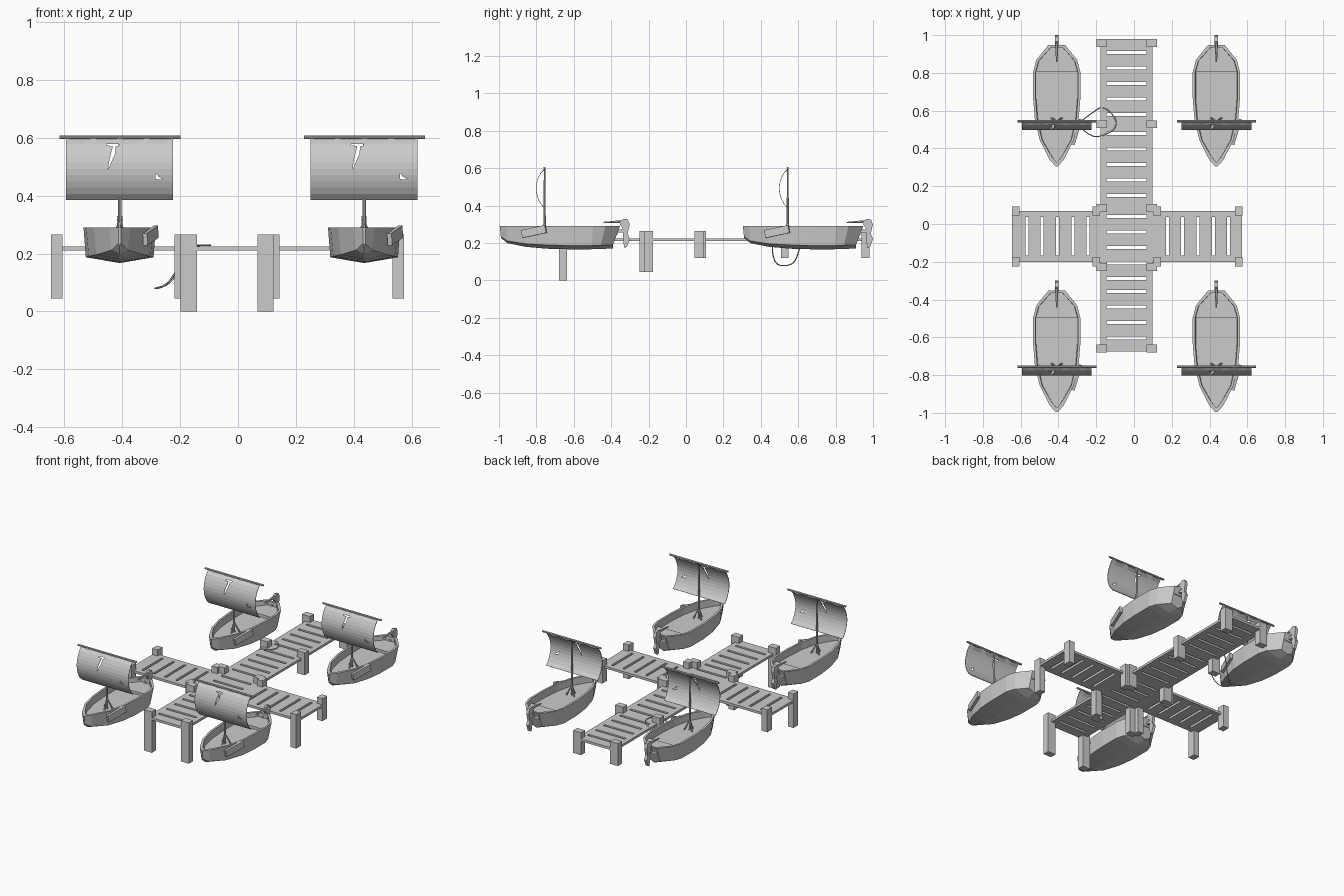
import bpy, bmesh, math
from mathutils import Vector, Euler

if "Cube" in bpy.data.objects:
    bpy.data.objects.remove(bpy.data.objects["Cube"])

def mesh_obj(name, verts, faces, loc=(0, 0, 0)):
    me = bpy.data.meshes.new(name)
    me.from_pydata([tuple(v) for v in verts], [], faces)
    bm = bmesh.new()
    bm.from_mesh(me)
    bmesh.ops.recalc_face_normals(bm, faces=bm.faces)
    bm.to_mesh(me)
    bm.free()
    ob = bpy.data.objects.new(name, me)
    ob.location = loc
    bpy.context.collection.objects.link(ob)
    return ob

def box(name, center, size, rot=(0, 0, 0)):
    e = Euler(rot)
    v = [Vector(center) + e.to_matrix() @ Vector((x * size[0] / 2, y * size[1] / 2, z * size[2] / 2))
         for x in (-1, 1) for y in (-1, 1) for z in (-1, 1)]
    return mesh_obj(name, v, [(0, 1, 3, 2), (4, 5, 7, 6), (0, 1, 5, 4), (2, 3, 7, 6), (0, 2, 6, 4), (1, 3, 7, 5)])

def prism(name, pts, a, b, place):
    """Extrude a 2D outline from a to b; place(u, v, w) maps it into space."""
    n = len(pts)
    v = [place(p[0], p[1], w) for w in (a, b) for p in pts]
    f = [tuple(range(n)), tuple(range(n, 2 * n))]
    f += [(i, (i + 1) % n, n + (i + 1) % n, n + i) for i in range(n)]
    return mesh_obj(name, v, f)

def rod(name, p, q, r1, r2, sides=8):
    p, q = Vector(p), Vector(q)
    rot = (q - p).to_track_quat('Z', 'Y')
    v = [c + rot @ Vector((r * math.cos(k * math.tau / sides), r * math.sin(k * math.tau / sides), 0))
         for c, r in ((p, r1), (q, r2)) for k in range(sides)]
    f = [tuple(range(sides)), tuple(range(sides, 2 * sides))]
    f += [(k, (k + 1) % sides, sides + (k + 1) % sides, sides + k) for k in range(sides)]
    return mesh_obj(name, v, f)

# Slotted walkway: grid of faces with the slots left out, then thickened
def walkway(name, wide, start, end, slots, swap):
    us = [wide[0], wide[0] + .032, wide[1] - .032, wide[1]]
    vs = [start] + [s + d for s in slots for d in (-.008, .008)] + [end]
    verts = [(v, u, .225) if swap else (u, v, .225) for v in vs for u in us]
    faces = []
    for j in range(len(vs) - 1):
        for i in range(3):
            if not (i == 1 and j % 2 == 1):
                q = (j * 4 + i, j * 4 + i + 1, j * 4 + i + 5, j * 4 + i + 4)
                faces.append(q)
    ob = mesh_obj(name, verts, faces)
    if ob.data.polygons[0].normal.z < 0:
        ob.data.flip_normals()
    m = ob.modifiers.new("thickness", 'SOLIDIFY')
    m.thickness, m.offset = .015, -1

runs = [(-.603, 4), (-.289, 5), (.15, 5), (.58, 5)]
slots = [s + .082 * i for s, n in runs for i in range(n)]
walkway("long_walkway", (-.177, .098), -.676, .98, slots, False)
walkway("left_walkway", (-.2, .07), -.646, -.177, [-.567 + .081 * i for i in range(5)], True)
walkway("right_walkway", (-.2, .07), .098, .573, [.177 + .081 * i for i in range(5)], True)

# Posts, with feet following the sloping bed
def post(name, x, y, sx, sy, z0):
    box(name, (x, y, (z0 + .265) / 2), (sx, sy, .265 - z0))

for x in (-.17, .095):
    for y, z0 in ((.959, .12), (.528, .12), (.085, .12), (-.227, .045), (-.658, 0)):
        post("walkway_post", x, y, .056, .042, z0)
for x in (-.627, -.2, .123, .554):
    for y, z0 in ((.069, .12), (-.2, .045)):
        post("side_post", x, y, .04, .048, z0)

# Boat parts, in coordinates with the bow tip at y = 0
parts = []

# Hull stations: y, lower y, inner y, rim half width, chine half width, chine z, keel z
stations = [(0, .006, .024, .005, .004, .235, .228),
            (.035, .04, .05, .037, .028, .212, .2),
            (.14, .14, .14, .09, .08, .196, .18),
            (.25, .25, .25, .116, .107, .19, .17),
            (.36, .36, .36, .125, .117, .187, .167),
            (.5, .49, .5, .125, .117, .187, .167),
            (.565, .54, .56, .108, .1, .188, .168),
            (.643, .605, .63, .045, .04, .19, .172)]
verts, faces = [], []
for y, yl, yi, w, c, zc, zk in stations:
    wi = max(w - .013, .002)
    half = [(c, yl, zc), (w, y, .29), (wi, yi, .29), (wi * .97, yi, .245)]
    verts += [(0, yl, zk)] + half + [(-px, py, pz) for px, py, pz in reversed(half)]
n = 9
for s in range(len(stations) - 1):
    faces += [(s * n + k, s * n + (k + 1) % n, (s + 1) * n + (k + 1) % n, (s + 1) * n + k) for k in range(n)]
for o in (0, (len(stations) - 1) * n):
    faces += [(o, o + 1, o + 2, o + 7, o + 8), (o + 2, o + 3, o + 6, o + 7), (o + 3, o + 4, o + 5, o + 6)]
parts.append(mesh_obj("hull", verts, faces))

parts.append(prism("stern_deck", [(-.111, .5), (.111, .5), (.095, .558), (.032, .63), (-.032, .63), (-.095, .558)],
                   .244, .262, lambda u, v, w: (u, v, w)))
parts.append(box("side_patch", (.107, .183, .262), (.016, .135, .042), (.2, 0, -.29)))

# Mast with splayed feet, and the yard
parts.append(rod("mast", (0, .24, .245), (0, .24, .603), .007, .004))
for sx, sy in ((-1, .6), (1, .6), (0, -1)):
    parts.append(rod("mast_strut", (.028 * sx, .24 + .028 * sy, .245), (0, .24, .31), .005, .004, 6))
parts.append(rod("yard", (-.208, .24, .602), (.21, .24, .602), .006, .006))

# Bellied sail with torn holes
cols, rows = 12, 10
verts = []
for j in range(rows + 1):
    t = j / rows
    for i in range(cols + 1):
        sag = .006 * (i % 3 != 0) if j == 0 else 0
        verts.append((-.185 + .37 * i / cols, .24 - .047 * math.sin(math.pi * t) ** .75, .6 - .215 * t - sag))
faces = [(j * 13 + i, j * 13 + i + 1, j * 13 + i + 14, j * 13 + i + 13) for j in range(rows) for i in range(cols)]
sail = mesh_obj("sail", verts, faces)
sail.modifiers.new("cloth", 'SOLIDIFY').thickness = .003
tears = [[(-.045, .579), (-.002, .579), (-.002, .573), (-.014, .57), (-.016, .545), (-.04, .49),
          (-.036, .52), (-.03, .545), (-.024, .571), (-.045, .574)],
         [(.124, .478), (.124, .457), (.152, .455), (.134, .466)]]
cutters = []
for tear in tears:
    cut = prism("tear_cutter", tear, .1, .3, lambda u, v, w: (u, w, v))
    cut.hide_render = True
    m = sail.modifiers.new("tear", 'BOOLEAN')
    m.operation, m.object, m.solver = 'DIFFERENCE', cut, 'EXACT'
    cutters.append(cut)
parts.append(sail)

# Rudder blade and tiller
blade = [(.643, .3), (.648, .318), (.662, .33), (.685, .326), (.695, .3), (.684, .25), (.696, .222),
         (.68, .18), (.667, .174), (.658, .22), (.662, .27)]
parts.append(prism("rudder", blade, -.009, .009, lambda u, v, w: (w, u, v)))
parts.append(rod("tiller", (0, .555, .31), (0, .665, .316), .004, .009, 6))
parts.append(box("rudder_hinge", (0, .645, .265), (.014, .04, .016)))

# Bake the boat once and moor four copies
bpy.context.view_layer.update()
dg = bpy.context.evaluated_depsgraph_get()
baked = [(p.name, bpy.data.meshes.new_from_object(p.evaluated_get(dg))) for p in parts]
for p in parts + cutters:
    bpy.data.objects.remove(p)
for bx in (-.409, .436):
    for by in (-.996, .304):
        for name, me in baked:
            ob = bpy.data.objects.new(name, me)
            ob.location = (bx, by, 0)
            bpy.context.collection.objects.link(ob)

# Slack mooring rope looped around the left middle post
cu = bpy.data.curves.new("mooring_rope", 'CURVE')
cu.dimensions = '3D'
cu.bevel_depth, cu.bevel_resolution, cu.resolution_u = .003, 1, 5
path = [(-.15, .475, .228), (-.1, .5, .228), (-.092, .55, .228), (-.13, .6, .228), (-.175, .62, .226),
        (-.205, .6, .14), (-.24, .575, .09), (-.3, .53, .077), (-.25, .48, .085), (-.205, .46, .15), (-.18, .465, .226)]
sp = cu.splines.new('NURBS')
sp.points.add(len(path) - 1)
for pt, co in zip(sp.points, path):
    pt.co = (*co, 1)
sp.use_cyclic_u, sp.order_u = True, 3
bpy.context.collection.objects.link(bpy.data.objects.new("mooring_rope", cu))
